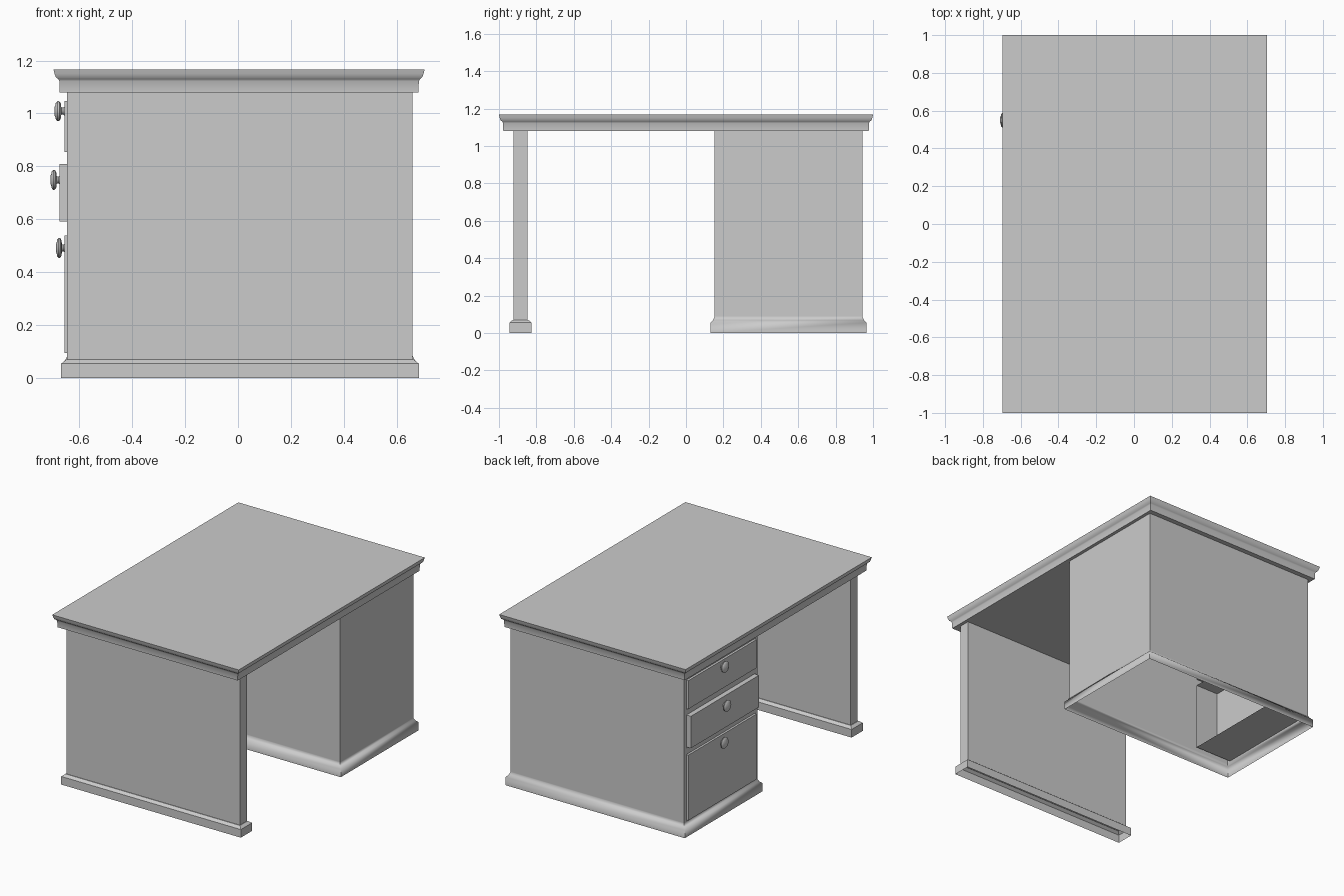
import bpy, bmesh, math

if "Cube" in bpy.data.objects:
    bpy.data.objects.remove(bpy.data.objects["Cube"])

BODY_X = (-0.645, 0.66)          # panel and pedestal depth
PED_Y = (0.152, 0.944)           # pedestal width
DRAWER_Y = (0.18, 0.91)
TOP_Z = 1.08                     # underside of the desk top


def finish(name, bm, smooth=None):
    me = bpy.data.meshes.new(name)
    bm.normal_update()
    bm.to_mesh(me)
    bm.free()
    ob = bpy.data.objects.new(name, me)
    bpy.context.collection.objects.link(ob)
    if smooth is not None:
        bpy.ops.object.select_all(action='DESELECT')
        ob.select_set(True)
        bpy.context.view_layer.objects.active = ob
        bpy.ops.object.shade_smooth_by_angle(angle=math.radians(smooth))
    return ob


def loft_rect(bm, xr, yr, profile, caps=False, skip=None):
    """Sweep a (outset, z) profile around a rectangle; skip(side, level) leaves gaps."""
    rings = []
    for o, z in profile:
        x0, x1, y0, y1 = xr[0] - o, xr[1] + o, yr[0] - o, yr[1] + o
        rings.append([bm.verts.new(p) for p in
                      ((x0, y0, z), (x1, y0, z), (x1, y1, z), (x0, y1, z))])
    for lv, (a, b) in enumerate(zip(rings, rings[1:])):
        for s in range(4):
            t = (s + 1) % 4
            if not (skip and skip(s, lv)):
                bm.faces.new((a[s], a[t], b[t], b[s]))
    if caps:
        bm.faces.new(rings[0][::-1])
        bm.faces.new(rings[-1])


# Desk top with moulded edge
bm = bmesh.new()
loft_rect(bm, (-0.674, 0.682), (-0.977, 0.977),
          [(0, TOP_Z), (0.001, 1.122), (0.005, 1.130), (0.014, 1.137),
           (0.019, 1.150), (0.023, 1.167)], caps=True)
finish("desk_top", bm, 35)

# Side panel with hollow plinth
bm = bmesh.new()
loft_rect(bm, BODY_X, (-0.922, -0.848),
          [(0.023, 0), (0.023, 0.055), (0.004, 0.07), (0, 0.07), (0, TOP_Z)])
finish("side_panel", bm)

# Drawers: bottom z, top z, front x, knob z, knob tip x
DRAWERS = [("upper", 0.854, 1.047, -0.656, 1.009, -0.694),
           ("middle", 0.592, 0.809, -0.674, 0.749, -0.709),
           ("lower", 0.096, 0.540, -0.655, 0.492, -0.688)]

# Pedestal shell with open bottom, softened plinth and drawer openings
bm = bmesh.new()
loft_rect(bm, BODY_X, PED_Y,
          [(0.022, 0), (0.022, 0.055), (0.008, 0.068), (0, 0.085), (0, 0.09), (0, TOP_Z)],
          skip=lambda side, lv: side == 3 and lv == 4)
gap = 0.004
holes = sorted((d[1] - gap, d[2] + gap) for d in DRAWERS)
ys = [PED_Y[0], DRAWER_Y[0] - gap, DRAWER_Y[1] + gap, PED_Y[1]]
zs = [0.09] + [z for h in holes for z in h] + [TOP_Z]
grid = [[bm.verts.new((BODY_X[0], y, z)) for y in ys] for z in zs]
for i in range(len(zs) - 1):
    for j in range(3):
        a, b, c, d = grid[i][j], grid[i][j + 1], grid[i + 1][j + 1], grid[i + 1][j]
        if j == 1 and i % 2 == 1:
            # open-ended sleeve behind each opening
            front = (a, b, c, d)
            back = [bm.verts.new((-0.37, v.co.y, v.co.z)) for v in front]
            for k in range(4):
                m = (k + 1) % 4
                bm.faces.new((front[k], front[m], back[m], back[k]))
        else:
            bm.faces.new((a, d, c, b))
bmesh.ops.remove_doubles(bm, verts=bm.verts, dist=1e-5)
finish("drawer_pedestal", bm, 60)


# Drawer fronts and turned knobs
def knob(name, x_front, x_tip, z, segs=16):
    n = x_front - x_tip
    # fraction of projection, radius
    profile = [(0, 0.016), (0.12, 0.013), (0.3, 0.014), (0.36, 0.029), (0.5, 0.037),
               (0.68, 0.038), (0.84, 0.032), (0.9, 0.022), (1.0, 0.014)]
    bm = bmesh.new()
    rings = [[bm.verts.new((x_front - f * n,
                            0.55 + r * math.cos(math.tau * k / segs),
                            z + r * math.sin(math.tau * k / segs)))
              for k in range(segs)] for f, r in profile]
    for a, b in zip(rings, rings[1:]):
        for k in range(segs):
            m = (k + 1) % segs
            bm.faces.new((a[k], b[k], b[m], a[m]))
    bm.faces.new(rings[-1][::-1])
    bmesh.ops.recalc_face_normals(bm, faces=bm.faces)
    finish(name, bm, 40)


for label, z0, z1, xf, kz, tip in DRAWERS:
    bm = bmesh.new()
    loft_rect(bm, (xf, -0.535), DRAWER_Y, [(0, z0), (0, z1)], caps=True)
    finish(label + "_drawer", bm)
    knob(label + "_knob", xf, tip, kz)
